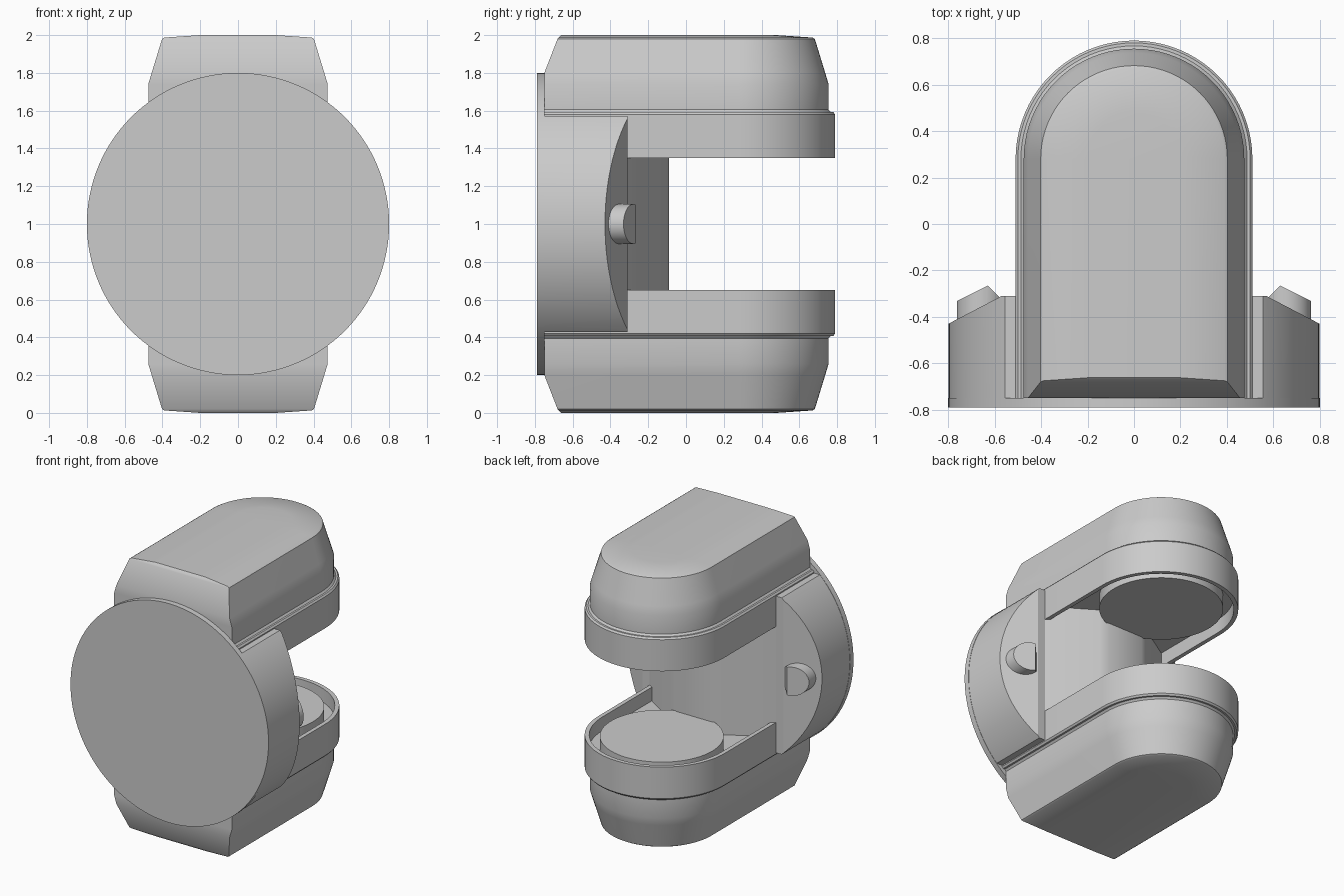
import bpy, bmesh, math
from mathutils import Vector, Matrix

cube = bpy.data.objects.get("Cube")
if cube:
    bpy.data.objects.remove(cube, do_unlink=True)

GREY = (0.6, 0.6, 0.6, 1)
mat = bpy.data.materials.new("plain_grey")
mat.use_nodes = True
mat.diffuse_color = GREY
mat.node_tree.nodes["Principled BSDF"].inputs["Base Color"].default_value = GREY


def finish(bm, name, angle=30):
    """Turn a bmesh into a named, shaded object."""
    bmesh.ops.recalc_face_normals(bm, faces=bm.faces)
    mesh = bpy.data.meshes.new(name)
    bm.to_mesh(mesh)
    bm.free()
    mesh.materials.append(mat)
    obj = bpy.data.objects.new(name, mesh)
    bpy.context.collection.objects.link(obj)
    bpy.ops.object.select_all(action='DESELECT')
    obj.select_set(True)
    bpy.context.view_layer.objects.active = obj
    bpy.ops.object.shade_smooth_by_angle(angle=math.radians(angle))
    return obj


def cylinder(radius, depth, center, axis='Z', sides=96):
    bm = bmesh.new()
    turn = Matrix.Rotation(math.radians(90), 4, 'X') if axis == 'Y' else Matrix()
    bmesh.ops.create_cone(bm, cap_ends=True, segments=sides, radius1=radius,
                          radius2=radius, depth=depth,
                          matrix=Matrix.Translation(center) @ turn)
    return bm


def slice_off(bm, point, normal):
    """Cut away everything on the normal's side and cap the cut."""
    geom = bm.verts[:] + bm.edges[:] + bm.faces[:]
    cut = bmesh.ops.bisect_plane(bm, geom=geom, plane_co=point,
                                 plane_no=normal, clear_outer=True)
    edges = [e for e in cut['geom_cut'] if isinstance(e, bmesh.types.BMEdge)]
    bmesh.ops.holes_fill(bm, edges=edges)


def pod(name, side):
    """U-shaped pod lofted outward from the middle plane."""
    # distance from middle, half width, front y
    levels = [(0.45, 0.48, -0.72), (0.35, 0.48, -0.72), (0.35, 0.51, -0.75),
              (0.58, 0.51, -0.75), (0.592, 0.5, -0.75), (0.592, 0.487, -0.75),
              (0.605, 0.475, -0.75), (0.74, 0.475, -0.75), (0.8, 0.457, -0.75),
              (0.98, 0.402, -0.68), (0.987, 0.39, -0.675), (1.0, 0.2, -0.662)]
    bm = bmesh.new()
    steps = 40
    loops = []
    for d, w, front in levels:
        pts = [(w, front)]
        for i in range(steps + 1):
            a = math.pi * i / steps
            pts.append((w * math.cos(a), 0.28 + w * math.sin(a)))
        pts.append((-w, front))
        loops.append([bm.verts.new((x, y, 1 + side * d)) for x, y in pts])
    for a, b in zip(loops, loops[1:]):
        for i in range(len(a)):
            j = (i + 1) % len(a)
            bm.faces.new((a[i], a[j], b[j], b[i]))
    bm.faces.new(loops[0])
    bm.faces.new(loops[-1])
    finish(bm, name)


# Upper and lower pods, each with a round pad in its recess
for label, side in (("upper", 1), ("lower", -1)):
    pod(label + "_pod", side)
    finish(cylinder(0.41, 0.12, (0, 0.28, 1 + side * 0.42)), label + "_pad")

# Front disc
finish(cylinder(0.8, 0.04, (0, -0.77, 1), 'Y', 128), "front_disc")

# Drum behind the disc, with slanted back shoulders and flat top and bottom
drum = cylinder(0.798, 0.45, (0, -0.535, 1), 'Y', 128)
for s in (1, -1):
    slice_off(drum, Vector((s * 0.57, -0.31, 1)), Vector((s * 0.12, 0.23, 0)))
    slice_off(drum, Vector((0, 0, 1 + s * 0.572)), Vector((0, 0, s)))
finish(drum, "drum", 20)

# Wedge-shaped column joining the pods
column = bmesh.new()
half = [(0.51, -0.4), (0.51, -0.31), (0.2, -0.115), (0.14, -0.09)]
outline = half + [(-x, y) for x, y in reversed(half)]
base = column.faces.new([column.verts.new((x, y, 0.5)) for x, y in outline])
raised = bmesh.ops.extrude_face_region(column, geom=[base])['geom']
bmesh.ops.translate(column, vec=(0, 0, 1),
                    verts=[v for v in raised if isinstance(v, bmesh.types.BMVert)])
finish(column, "column", 35)

# Side knobs: round pegs with a slanted face and a flat inner cut
for label, s in (("left", 1), ("right", -1)):
    knob = cylinder(0.105, 0.4, (s * 0.657, -0.4, 1), 'Y', 48)
    tip = Vector((s * 0.63, -0.265, 1))
    slice_off(knob, tip, Vector((s * 0.065, 0.13, 0)))
    slice_off(knob, tip, Vector((-s, 1, 0)))
    finish(knob, label + "_knob")
